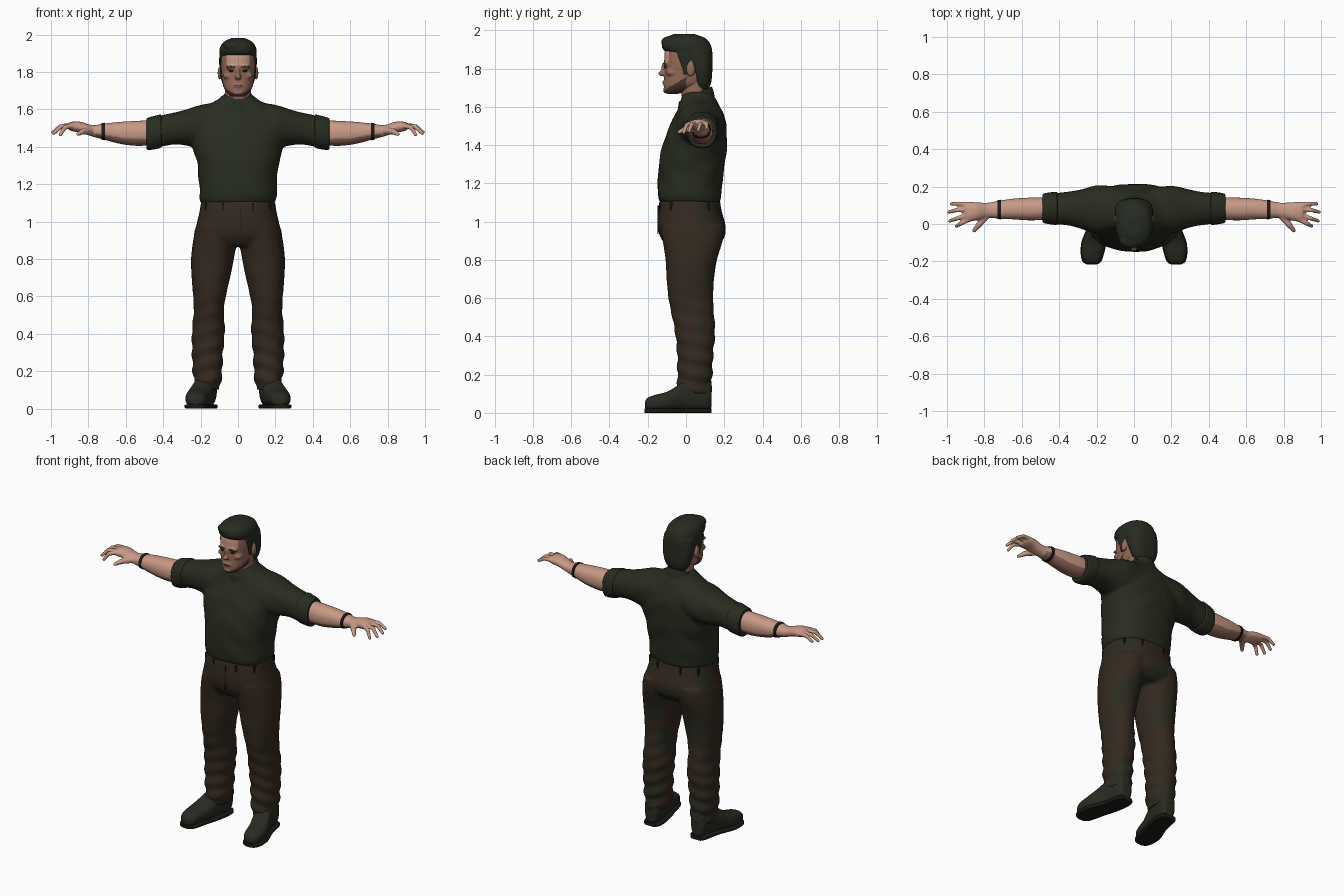
import bpy
import bmesh
from math import sin, cos, pi, radians, copysign, sqrt
from mathutils import Matrix, Vector

default_cube = bpy.data.objects.get("Cube")
if default_cube:
    bpy.data.objects.remove(default_cube, do_unlink=True)


def make_material(name, red, green, blue):
    material = bpy.data.materials.new(name)
    material.use_nodes = True
    colour = (red, green, blue, 1)
    material.diffuse_color = colour
    shader = next(n for n in material.node_tree.nodes if n.type == "BSDF_PRINCIPLED")
    shader.inputs["Base Color"].default_value = colour
    shader.inputs["Roughness"].default_value = .8
    return material


olive_cloth = make_material("olive cloth", .021, .025, .014)
brown_cloth = make_material("brown cloth", .034, .022, .014)
olive_fade = make_material("olive fade", .024, .024, .015)
dark_leather = make_material("dark leather", .022, .024, .016)
black_rubber = make_material("black rubber", .01, .01, .008)
dark_hair = make_material("dark hair", .02, .024, .015)
light_skin = make_material("light skin", .58, .32, .235)
tan_skin = make_material("tan skin", .3, .145, .1)
stubble = make_material("stubble", .07, .04, .028)


def spline(p, q, r, s, t):
    """Smooth step between q and r."""
    return q + .5 * t * (r - p + t * (2 * p - 5 * q + 4 * r - s + t * (3 * (q - r) + s - p)))


def loft(bm, axis, rings, squareness=2.2, sides=28, steps=4):
    """Skin rings given as (position, u low, u high, v low, v high) along an axis."""
    last = len(rings) - 1
    dense = []
    for i in range(last):
        four = [rings[max(0, min(last, i + k))] for k in (-1, 0, 1, 2)]
        for step in range(steps):
            dense.append([spline(*values, step / steps) for values in zip(*four)])
    dense.append(rings[-1])
    loops = []
    for pos, u_low, u_high, v_low, v_high in dense:
        loop = []
        for i in range(sides):
            c, s = cos(2 * pi * i / sides), sin(2 * pi * i / sides)
            c = copysign(abs(c) ** (2 / squareness), c)
            s = copysign(abs(s) ** (2 / squareness), s)
            u = (u_low + u_high + c * (u_high - u_low)) / 2
            v = (v_low + v_high + s * (v_high - v_low)) / 2
            place = {"X": (pos, u, v), "Y": (u, pos, v), "Z": (u, v, pos)}[axis]
            loop.append(bm.verts.new(place))
        loops.append(loop)
    for low, high in zip(loops, loops[1:]):
        for i in range(sides):
            j = (i + 1) % sides
            bm.faces.new((low[i], low[j], high[j], high[i]))
    bm.faces.new(loops[0])
    bm.faces.new(loops[-1])


def column(bm, rings, **options):
    """Upright loft, symmetric in x, from (z, half width, front, back)."""
    loft(bm, "Z", [(z, -w, w, front, back) for z, w, front, back in rings], **options)


def ball(bm, centre, size):
    matrix = Matrix.Translation(centre) @ Matrix.Diagonal((*size, 1))
    bmesh.ops.create_icosphere(bm, subdivisions=3, radius=1, matrix=matrix)


def box(bm, centre, size):
    matrix = Matrix.Translation(centre) @ Matrix.Diagonal((*size, 1))
    bmesh.ops.create_cube(bm, size=1, matrix=matrix)


def finger(bm, points, thick, thin):
    """Closely spaced beads that fuse into a tapering finger."""
    points = [Vector(p) for p in points]
    spans = len(points) - 1
    for i in range(spans):
        for k in range(7):
            radius = thick + (thin - thick) * (i + k / 6) / spans
            ball(bm, points[i].lerp(points[i + 1], k / 6), (radius,) * 3)


def mirror(bm):
    copy = bmesh.ops.duplicate(bm, geom=bm.verts[:] + bm.edges[:] + bm.faces[:])
    for item in copy["geom"]:
        if isinstance(item, bmesh.types.BMVert):
            item.co.x = -item.co.x


def finish(name, bm, materials, voxel=0, rule=None, wrinkle=None):
    """Turn a bmesh into an object, fusing overlapping parts if a voxel size is given."""
    bmesh.ops.recalc_face_normals(bm, faces=bm.faces[:])
    mesh = bpy.data.meshes.new(name)
    bm.to_mesh(mesh)
    bm.free()
    obj = bpy.data.objects.new(name, mesh)
    bpy.context.scene.collection.objects.link(obj)
    if voxel:
        fuse = obj.modifiers.new("fuse", "REMESH")
        fuse.mode = "VOXEL"
        fuse.voxel_size = voxel
        soften = obj.modifiers.new("soften", "SMOOTH")
        soften.iterations = 5
        graph = bpy.context.evaluated_depsgraph_get()
        fused = bpy.data.meshes.new_from_object(obj.evaluated_get(graph))
        obj.modifiers.clear()
        obj.data = mesh = fused
    if wrinkle:
        moves = [v.normal * wrinkle(v.co) for v in mesh.vertices]
        for vert, move in zip(mesh.vertices, moves):
            vert.co += move
    mesh.materials.clear()
    for material in materials:
        mesh.materials.append(material)
    for face in mesh.polygons:
        face.material_index = int(rule(face.center, face.normal)) if rule else 0
    mesh.shade_smooth()
    if not voxel:
        mesh.set_sharp_from_angle(angle=radians(40))
    return obj


# Shirt: sleeves mirrored, then fused with the torso
bm = bmesh.new()
loft(bm, "X", [(.1, -.04, .2, 1.4, 1.64), (.2, -.05, .205, 1.4, 1.625), (.27, -.03, .19, 1.405, 1.605),
               (.34, -.01, .175, 1.41, 1.585), (.42, 0, .165, 1.4, 1.565), (.48, .01, .155, 1.39, 1.55)])
mirror(bm)
column(bm, [(1.1, .198, -.138, .178), (1.13, .207, -.147, .184), (1.2, .208, -.148, .19), (1.3, .217, -.142, .203),
            (1.38, .237, -.127, .213), (1.45, .25, -.107, .215), (1.52, .255, -.075, .208), (1.58, .23, -.047, .187),
            (1.62, .17, -.032, .167), (1.655, .105, -.022, .148), (1.68, .08, -.012, .135)], squareness=2.4)
finish("shirt", bm, [olive_cloth], .011,
       wrinkle=lambda p: .003 * sin(40 * p.z + 25 * abs(p.x)) * sin(18 * p.y + 9 * p.x))

# Rolled sleeve cuffs
bm = bmesh.new()
loft(bm, "X", [(.41, 0, .168, 1.4, 1.568), (.42, -.005, .172, 1.392, 1.572),
               (.475, .003, .165, 1.383, 1.558), (.488, .01, .158, 1.388, 1.552)])
mirror(bm)
finish("sleeve_cuffs", bm, [olive_cloth])

# Collar, tilted so that the back stands higher
bm = bmesh.new()
column(bm, [(1.59, .105, -.045, .152), (1.63, .09, -.042, .146), (1.66, .082, -.038, .138), (1.668, .078, -.034, .134)])
for vert in bm.verts:
    vert.co.z += (vert.co.y - .05) * .45
finish("collar", bm, [olive_cloth])

# Trousers: legs mirrored, then fused with the hips
bm = bmesh.new()
loft(bm, "Z", [(.98, 0, .222, -.13, .2), (.9, .006, .24, -.122, .192), (.8, .022, .251, -.107, .162),
               (.7, .042, .248, -.102, .147), (.6, .065, .24, -.092, .142), (.52, .075, .237, -.077, .147),
               (.42, .07, .246, -.057, .152), (.3, .08, .246, -.046, .142), (.2, .084, .242, -.046, .137),
               (.15, .09, .236, -.045, .135), (.1, .098, .226, -.042, .132)])
mirror(bm)
column(bm, [(1.115, .196, -.138, .176), (1.05, .207, -.147, .188), (.98, .223, -.148, .207),
            (.92, .232, -.135, .202), (.87, .15, -.1, .165)], squareness=2.4)
finish("trousers", bm, [brown_cloth, olive_fade], .01,
       rule=lambda c, n: n.y > .1 and sin(23 * c.z + 17 * c.x) + sin(31 * c.y - 13 * c.z) > .4,
       wrinkle=lambda p: .006 * sin(72 * p.z + 22 * abs(p.x) + 14 * p.y) * max(0, 1 - p.z / .7))

# Fly seam and belt loops
bm = bmesh.new()
box(bm, (.012, -.146, 1.01), (.005, .006, .15))
for x in (-.17, -.08, .08, .17):
    for side in (-1, 1):
        depth = .165 * sqrt(1 - (x / .21) ** 2)
        box(bm, (x, .02 + side * depth, 1.08), (.012, .014, .042))
finish("fly_and_belt_loops", bm, [black_rubber])

# Boots and soles
boot = [(-.215, .205, .245, .02, .06), (-.2, .18, .27, .012, .08), (-.16, .165, .281, .01, .095),
        (-.1, .15, .278, .01, .11), (-.05, .135, .26, .01, .14), (0, .122, .24, .01, .175),
        (.06, .113, .225, .01, .2), (.11, .115, .215, .01, .2), (.133, .13, .2, .02, .17)]
bm = bmesh.new()
loft(bm, "Y", boot, squareness=2.5)
mirror(bm)
finish("boots", bm, [dark_leather], .008)
bm = bmesh.new()
loft(bm, "Y", [(y * 1.01, low - .004, high + .004, 0, .024) for y, low, high, *_ in boot], squareness=5)
mirror(bm)
finish("boot_soles", bm, [black_rubber])

# Forearms and hands
bm = bmesh.new()
loft(bm, "X", [(.46, .025, .14, 1.41, 1.54), (.52, .02, .142, 1.405, 1.54), (.58, .02, .14, 1.408, 1.537),
               (.65, .025, .135, 1.42, 1.532), (.72, .028, .125, 1.44, 1.524), (.78, .033, .114, 1.455, 1.516),
               (.84, .02, .116, 1.475, 1.534), (.88, .013, .118, 1.482, 1.535), (.905, .022, .112, 1.49, 1.53)])
for base_y, knuckle, tip in ((.024, (.925, .003, 1.505), (.95, -.012, 1.465)),
                             (.05, (.945, .03, 1.51), (.985, .016, 1.472)),
                             (.078, (.95, .074, 1.51), (.99, .064, 1.478)),
                             (.103, (.935, .108, 1.512), (.977, .108, 1.488))):
    finger(bm, [(.885, base_y, 1.512), knuckle, tip], .0145, .01)
finger(bm, [(.79, .045, 1.485), (.83, -.005, 1.482), (.855, -.035, 1.468)], .021, .011)
mirror(bm)
finish("forearms_and_hands", bm, [light_skin, tan_skin], .0055,
       rule=lambda c, n: n.z < -.35 and abs(c.x) < .76)

# Wristbands
bm = bmesh.new()
loft(bm, "X", [(.712, .025, .13, 1.435, 1.529), (.73, .026, .127, 1.438, 1.527)], steps=1)
mirror(bm)
finish("wristbands", bm, [black_rubber])

# Neck
bm = bmesh.new()
column(bm, [(1.58, .08, -.02, .12), (1.64, .072, -.02, .115), (1.7, .07, -.03, .11), (1.77, .07, -.03, .11)])
finish("neck", bm, [tan_skin])

# Head with brow ridge, cheekbones, ears, nose and chin; jaw coloured as stubble
bm = bmesh.new()
ball(bm, (.035, -.105, 1.825), (.032, .014, .01))
ball(bm, (.055, -.075, 1.78), (.026, .03, .02))
ball(bm, (.098, .025, 1.795), (.011, .022, .036))
mirror(bm)
column(bm, [(1.668, .035, -.1, -.04), (1.69, .06, -.114, .03), (1.72, .078, -.116, .09), (1.76, .085, -.113, .115),
            (1.8, .09, -.113, .125), (1.85, .094, -.114, .127), (1.9, .09, -.108, .122), (1.945, .06, -.06, .08)],
       squareness=2.3)
ball(bm, (0, -.125, 1.774), (.018, .022, .014))
ball(bm, (0, -.117, 1.8), (.011, .013, .03))
ball(bm, (0, -.1, 1.687), (.03, .02, .018))
ball(bm, (0, -.113, 1.727), (.027, .011, .011))
finish("head", bm, [tan_skin, stubble, light_skin], .0055,
       rule=lambda c, n: 2 if c.z > 1.835 and n.y < -.7 else c.y < 0 and c.z < 1.695 + .6 * (c.y + .1))

# Eyes, brows and mouth line
bm = bmesh.new()
ball(bm, (.036, -.107, 1.806), (.014, .008, .005))
ball(bm, (.038, -.115, 1.827), (.023, .007, .004))
mirror(bm)
ball(bm, (0, -.119, 1.727), (.02, .006, .002))
finish("eyes_brows_and_mouth", bm, [dark_hair])

# Hair: sideburns mirrored, then fused with the top, back and front sweep
bm = bmesh.new()
loft(bm, "Z", [(1.765, .082, .093, -.012, .008), (1.8, .084, .096, -.02, .014), (1.88, .084, .1, -.05, .03)])
mirror(bm)
column(bm, [(1.872, .095, -.08, .135), (1.9, .1, -.12, .135), (1.93, .097, -.127, .127),
            (1.96, .078, -.11, .1), (1.982, .035, -.06, .04)], squareness=2.3)
column(bm, [(1.69, .055, .055, .116), (1.72, .076, .045, .13), (1.76, .09, .035, .136),
            (1.8, .098, .018, .138), (1.85, .101, -.01, .139), (1.9, .1, -.06, .137)], squareness=2.5)
ball(bm, (-.02, -.085, 1.94), (.06, .045, .03))
finish("hair", bm, [dark_hair], .006)
